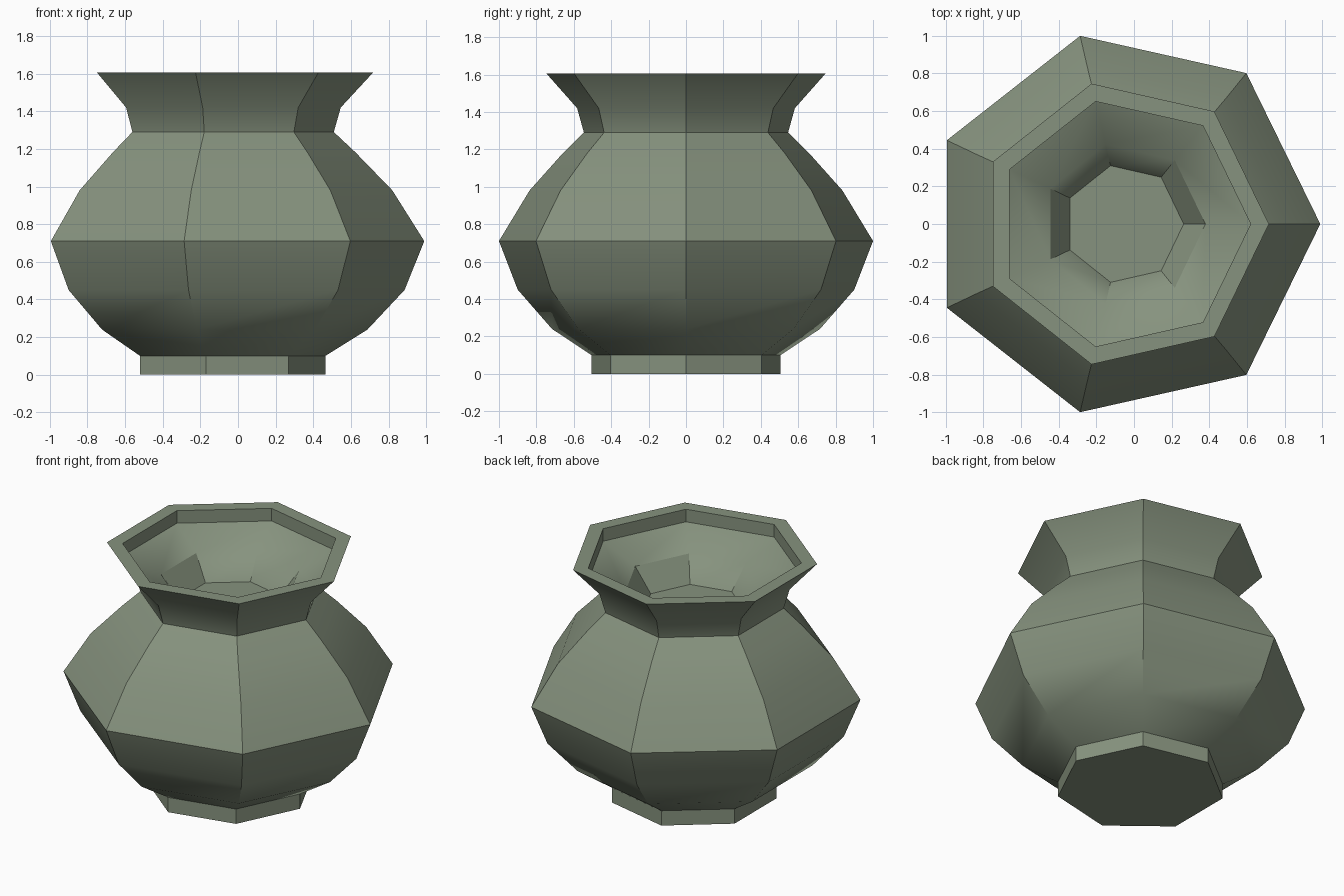
import bpy, bmesh, math

if "Cube" in bpy.data.objects:
    bpy.data.objects.remove(bpy.data.objects["Cube"])

SIDES = 7
CENTRE_X = -0.054

# Profile rings: (x radius, y radius, height), from the base up and over into the bowl
profile = [
    (0.518, 0.518, 0.0), (0.518, 0.518, 0.10),                             # foot
    (0.742, 0.735, 0.24), (0.939, 0.923, 0.45), (1.044, 1.0257, 0.71),     # lower belly
    (0.874, 0.858, 0.98), (0.68, 0.675, 1.18), (0.563, 0.56, 1.29),        # shoulder
    (0.60, 0.597, 1.42), (0.771, 0.765, 1.605),                            # flared neck
    (0.674, 0.668, 1.605), (0.674, 0.668, 1.52),                           # rim and inner step
    (0.434, 0.434, 1.415), (0.318, 0.318, 1.26),                           # sunken bowl
]


def lathe(name, rings):
    """Skin seven-sided rings into a closed solid."""
    bm = bmesh.new()
    loops = []
    for rx, ry, z in rings:
        loops.append([bm.verts.new((CENTRE_X + rx * math.cos(2 * math.pi * i / SIDES),
                                    ry * math.sin(2 * math.pi * i / SIDES), z))
                      for i in range(SIDES)])
    for a, b in zip(loops, loops[1:]):
        for i in range(SIDES):
            j = (i + 1) % SIDES
            bm.faces.new((a[i], a[j], b[j], b[i]))
    bm.faces.new(loops[0][::-1])
    bm.faces.new(loops[-1])
    bmesh.ops.recalc_face_normals(bm, faces=bm.faces)
    mesh = bpy.data.meshes.new(name)
    bm.to_mesh(mesh)
    bm.free()
    obj = bpy.data.objects.new(name, mesh)
    bpy.context.collection.objects.link(obj)
    return obj


pot = lathe("clay_pot", profile)

# Glaze colour
glaze = bpy.data.materials.new("grey_green_glaze")
glaze.diffuse_color = (0.24, 0.29, 0.21, 1.0)
glaze.use_nodes = True
glaze.node_tree.nodes["Principled BSDF"].inputs["Base Color"].default_value = glaze.diffuse_color
pot.data.materials.append(glaze)

# Soft belly, crisp facets
bpy.context.view_layer.objects.active = pot
pot.select_set(True)
bpy.ops.object.shade_smooth_by_angle(angle=math.radians(30))
